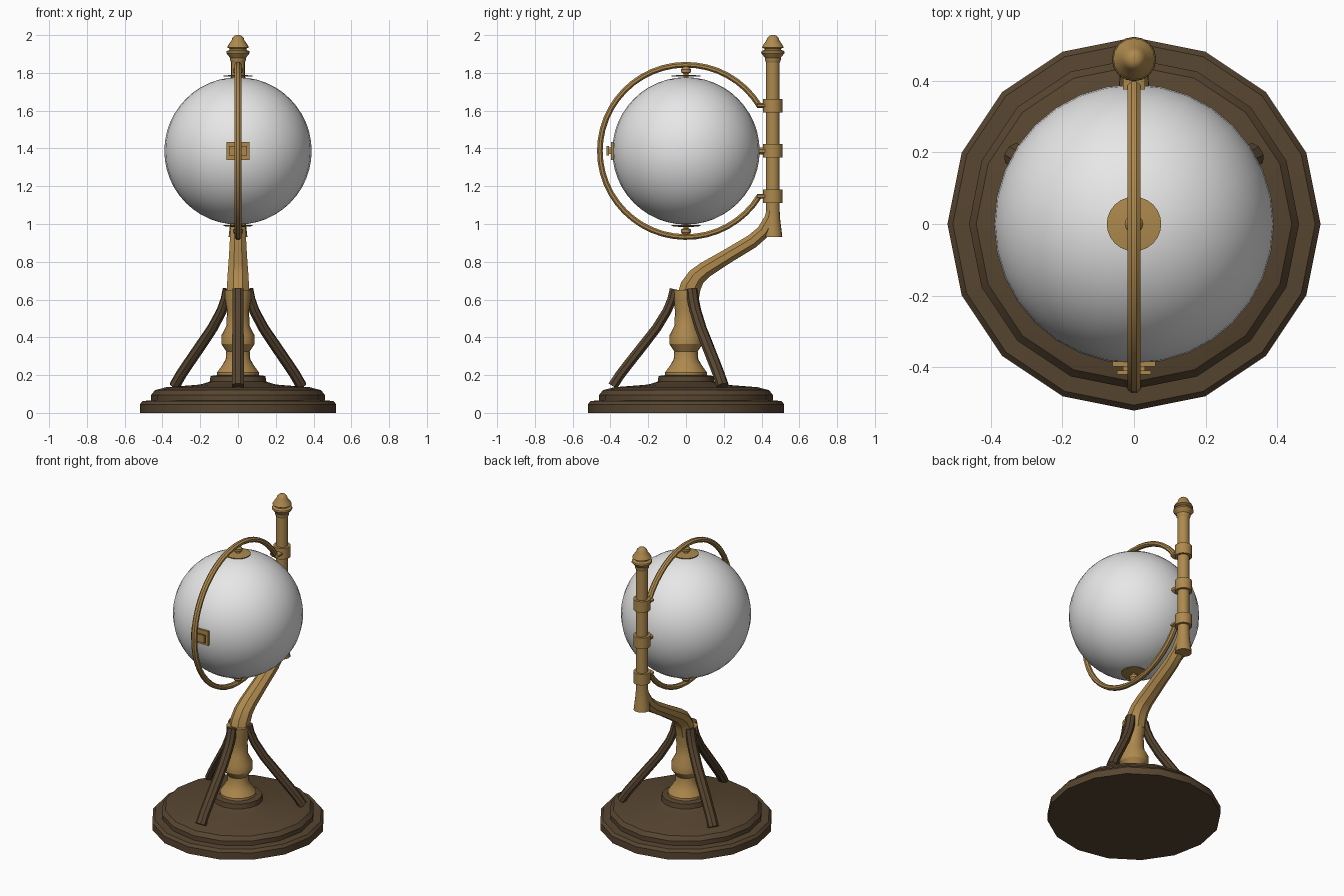
import bpy, bmesh, math
from mathutils import Vector, Matrix

if "Cube" in bpy.data.objects:
    bpy.data.objects.remove(bpy.data.objects["Cube"], do_unlink=True)


def material(name, rgb):
    m = bpy.data.materials.new(name)
    m.use_nodes = True
    m.diffuse_color = (*rgb, 1)
    m.node_tree.nodes["Principled BSDF"].inputs["Base Color"].default_value = (*rgb, 1)
    return m


WOOD = material("dark wood", (0.095, 0.060, 0.030))
BRASS = material("aged brass", (0.42, 0.25, 0.075))
PALE = material("pale grey", (0.80, 0.80, 0.80))


def finish(name, bm, mat, angle=30):
    bmesh.ops.recalc_face_normals(bm, faces=bm.faces)
    me = bpy.data.meshes.new(name)
    bm.to_mesh(me)
    bm.free()
    me.materials.append(mat)
    ob = bpy.data.objects.new(name, me)
    bpy.context.collection.objects.link(ob)
    bpy.ops.object.select_all(action='DESELECT')
    ob.select_set(True)
    bpy.context.view_layer.objects.active = ob
    bpy.ops.object.shade_smooth_by_angle(angle=math.radians(angle))
    return ob


def skin(bm, rings):
    # Bridge consecutive vertex rings and cap both ends
    for a, b in zip(rings, rings[1:]):
        n = len(a)
        for i in range(n):
            bm.faces.new((a[i], a[(i + 1) % n], b[(i + 1) % n], b[i]))
    bm.faces.new(rings[0])
    bm.faces.new(rings[-1])


def lathe(name, profile, mat, sides=16, centre=(0, 0, 0), angle=30):
    # profile: (radius, height) pairs turned around z
    bm = bmesh.new()
    c = Vector(centre)
    rings = []
    for r, z in profile:
        rings.append([bm.verts.new(c + Vector((r * math.cos(t), r * math.sin(t), z)))
                      for t in (2 * math.pi * i / sides for i in range(sides))])
    skin(bm, rings)
    return finish(name, bm, mat, angle)


def sweep(name, path, mat, sides=8):
    # path: (y, z, half width in x, half thickness) points in the x = 0 plane
    bm = bmesh.new()
    pts = [Vector((0, p[0], p[1])) for p in path]
    k = 1 / math.cos(math.pi / sides)
    rings = []
    for i, (y, z, hx, hn) in enumerate(path):
        d = (pts[min(i + 1, len(pts) - 1)] - pts[max(i - 1, 0)]).normalized()
        nrm = d.cross(Vector((1, 0, 0)))
        rings.append([bm.verts.new(pts[i] + Vector((hx * k * math.cos(t), 0, 0)) + nrm * hn * k * math.sin(t))
                      for t in (2 * math.pi * (j + 0.5) / sides for j in range(sides))])
    skin(bm, rings)
    return finish(name, bm, mat)


def box(name, centre, size, mat):
    bm = bmesh.new()
    bmesh.ops.create_cube(bm, size=1, matrix=Matrix.Translation(centre) @ Matrix.Diagonal((*size, 1)))
    return finish(name, bm, mat)


GLOBE_Z = 1.387
POST_Y = 0.46

# Stepped round base
lathe("base", [(0.52, 0), (0.52, 0.045), (0.505, 0.063), (0.46, 0.066), (0.46, 0.095),
               (0.44, 0.12), (0.38, 0.136), (0.20, 0.15), (0.15, 0.165), (0.145, 0.195),
               (0.11, 0.2)], WOOD)

# Turned column
lathe("column", [(0.11, 0.19), (0.11, 0.215), (0.085, 0.25), (0.065, 0.285), (0.062, 0.325),
                 (0.088, 0.365), (0.088, 0.41), (0.062, 0.46), (0.058, 0.54),
                 (0.068, 0.60), (0.07, 0.65)], BRASS)

# Three curved legs
leg_path = [(-0.062, 0.655, 0.03, 0.024), (-0.075, 0.60, 0.03, 0.024), (-0.10, 0.54, 0.03, 0.024),
            (-0.155, 0.45, 0.03, 0.025), (-0.225, 0.36, 0.031, 0.026),
            (-0.30, 0.265, 0.031, 0.026), (-0.35, 0.20, 0.031, 0.026), (-0.388, 0.142, 0.032, 0.026)]
for side, turn in (("front", 0), ("back_left", 120), ("back_right", -120)):
    leg = sweep("leg_" + side, leg_path, WOOD)
    leg.rotation_euler.z = math.radians(turn)

# Swan-neck arm from column to post
sweep("arm", [(0.01, 0.61, 0.058, 0.058), (0.025, 0.67, 0.058, 0.055), (0.055, 0.72, 0.055, 0.048),
              (0.10, 0.757, 0.052, 0.043), (0.22, 0.83, 0.047, 0.038), (0.35, 0.908, 0.043, 0.037),
              (0.41, 0.96, 0.04, 0.036), (0.45, 1.03, 0.036, 0.034), (0.46, 1.09, 0.03, 0.03)], BRASS)

# Upright post with flared foot
lathe("post", [(0.05, 0.93), (0.046, 0.965), (0.039, 1.02), (0.036, 1.07), (0.036, 1.87)],
      BRASS, centre=(0, POST_Y, 0))

# Finial
lathe("finial", [(0.036, 1.855), (0.042, 1.868), (0.042, 1.88), (0.05, 1.89), (0.062, 1.905),
                 (0.06, 1.915), (0.044, 1.922), (0.044, 1.928), (0.058, 1.935), (0.05, 1.95),
                 (0.034, 1.972), (0.03, 1.985), (0.018, 1.997), (0.008, 2.0)],
      BRASS, centre=(0, POST_Y, 0))

# Collars on the post with stubs towards the ring and globe
for name, z, y0 in (("lower", GLOBE_Z - 0.24, 0.375), ("middle", GLOBE_Z, 0.386), ("upper", GLOBE_Z + 0.24, 0.375)):
    lathe(name + "_collar", [(0.036, -0.036), (0.052, -0.036), (0.052, 0.036), (0.036, 0.036)],
          BRASS, centre=(0, POST_Y, z))
    h = 0.018 if name == "middle" else 0.013
    sweep(name + "_stub", [(y0, z, 0.03, h), (0.44, z, 0.03, h)], BRASS)

# Open meridian ring
R = 0.456
ring = []
for i in range(41):
    t = math.radians(31.5 + (360 - 63) * i / 40)
    ring.append((R * math.cos(t), GLOBE_Z + R * math.sin(t), 0.018, 0.015))
sweep("meridian_ring", ring, BRASS)

# Globe
bm = bmesh.new()
bmesh.ops.create_uvsphere(bm, u_segments=32, v_segments=24, radius=0.39,
                          matrix=Matrix.Translation((0, 0, GLOBE_Z)))
finish("globe", bm, PALE, 60)

# Pole discs and pivots
for name, s in (("top", 1), ("bottom", -1)):
    lathe(name + "_pole_disc", [(0.076, s * 0.393), (0.076, s * 0.398), (0.03, s * 0.403)],
          BRASS, 24, (0, 0, GLOBE_Z))
    lathe(name + "_pivot", [(0.014, s * 0.38), (0.014, s * 0.41), (0.026, s * 0.416),
                            (0.026, s * 0.432), (0.016, s * 0.446)],
          BRASS, 12, (0, 0, GLOBE_Z))

# Front latch: two plates on a narrow neck
box("latch_back_plate", (0, -0.390, GLOBE_Z), (0.12, 0.014, 0.094), BRASS)
box("latch_neck", (0, -0.403, GLOBE_Z), (0.06, 0.02, 0.035), BRASS)
box("latch_front_plate", (0, -0.414, GLOBE_Z), (0.095, 0.012, 0.05), BRASS)
